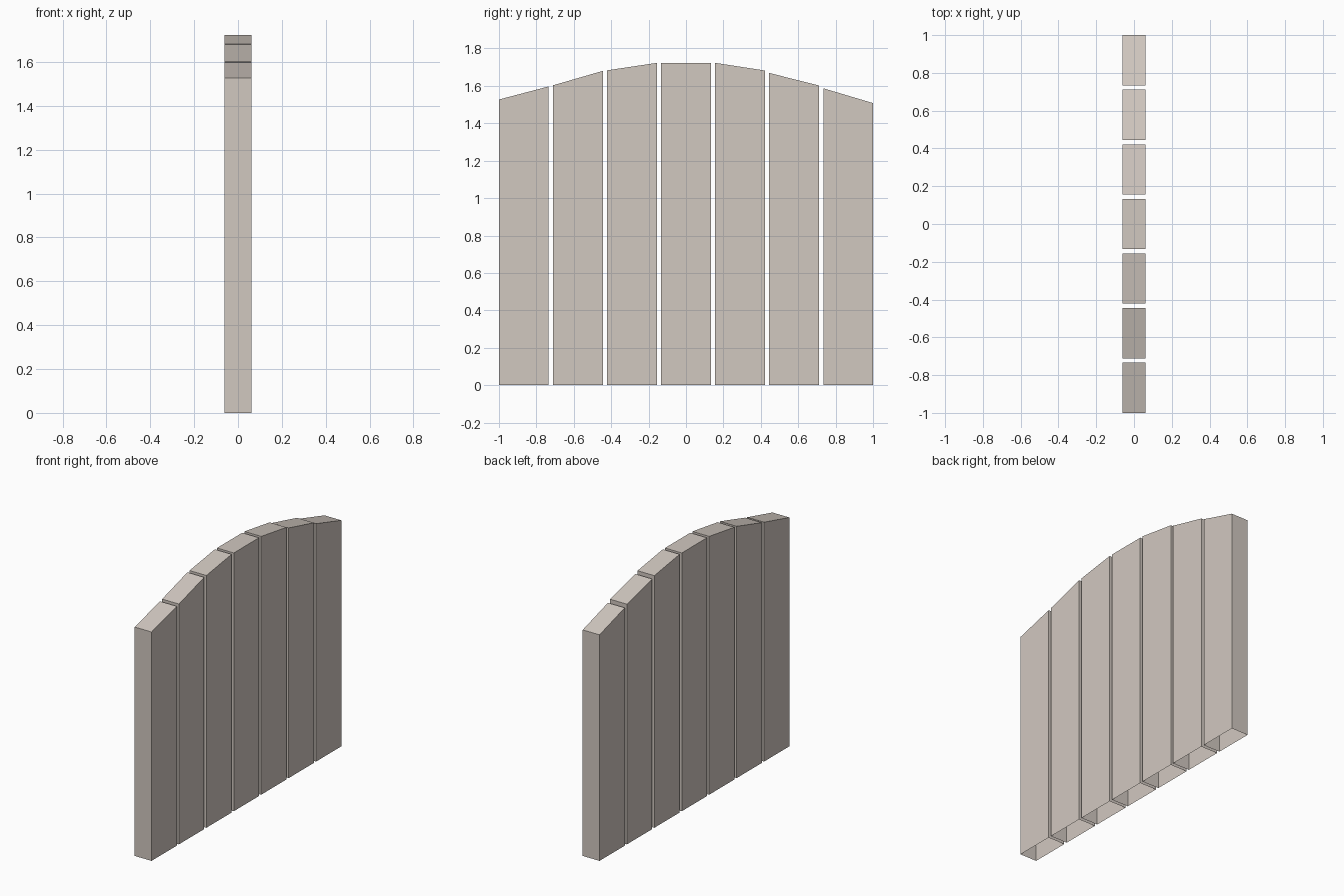
import bpy, bmesh

if "Cube" in bpy.data.objects:
    bpy.data.objects.remove(bpy.data.objects["Cube"])

# One flat warm grey for every plank
mat = bpy.data.materials.new("warm_grey")
mat.diffuse_color = (0.64, 0.58, 0.53, 1.0)
mat.use_nodes = True
mat.node_tree.nodes["Principled BSDF"].inputs["Base Color"].default_value = mat.diffuse_color

WIDTH = 0.266                 # plank width along y
PITCH = (2.0 - WIDTH) / 6     # spacing between planks
HALF = 0.062                  # half thickness along x

# Top heights of each plank at its -y and +y edge
TOPS = [(1.527, 1.597), (1.603, 1.680), (1.683, 1.723), (1.723, 1.723),
        (1.723, 1.682), (1.669, 1.602), (1.587, 1.508)]


def plank(name, y0, z_left, z_right):
    """Upright board with a slanted top and an open underside."""
    y1 = y0 + WIDTH
    profile = [(y0, 0), (y1, 0), (y1, z_right), (y0, z_left)]
    bm = bmesh.new()
    front = [bm.verts.new((HALF, y, z)) for y, z in profile]
    back = [bm.verts.new((-HALF, y, z)) for y, z in profile]
    bm.faces.new(front)
    bm.faces.new(back[::-1])
    for i in range(1, 4):     # side, top, side; edge 0 (bottom) stays open
        j = (i + 1) % 4
        bm.faces.new((front[j], front[i], back[i], back[j]))
    mesh = bpy.data.meshes.new(name)
    bm.to_mesh(mesh)
    bm.free()
    mesh.materials.append(mat)
    obj = bpy.data.objects.new(name, mesh)
    bpy.context.collection.objects.link(obj)


# Row of seven planks forming an arched fence panel
for n, (za, zb) in enumerate(TOPS):
    plank(f"fence_plank_{n + 1}", -1.0 + n * PITCH, za, zb)
